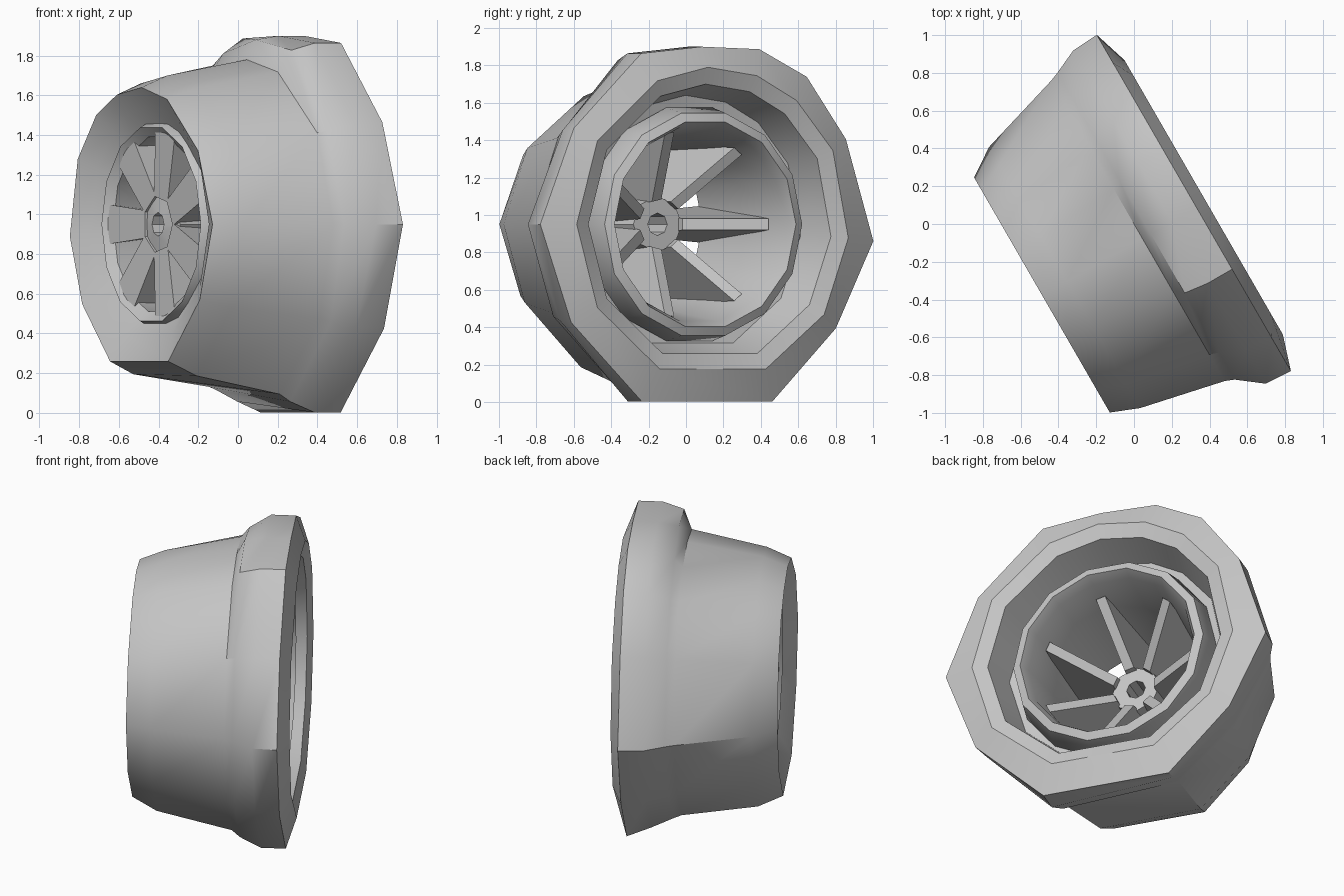
import bpy, bmesh
from math import sin, cos, radians, tau
from mathutils import Vector

cube = bpy.data.objects.get("Cube")
if cube:
    bpy.data.objects.remove(cube)

# Wheel frame: axle direction, sideways direction, up
TURN = radians(30)
AXLE = Vector((cos(TURN), sin(TURN), 0))
SIDE = Vector((sin(TURN), -cos(TURN), 0))
UP = Vector((0, 0, 1))
CENTRE = SIDE * 0.06 + UP * 0.95

COLOUR = (0.56, 0.56, 0.56, 1)
grey = bpy.data.materials.new("light_grey")
grey.use_nodes = True
grey.diffuse_color = COLOUR
grey.node_tree.nodes["Principled BSDF"].inputs["Base Color"].default_value = COLOUR


def place(u, x, y):
    return CENTRE + AXLE * u + SIDE * x + UP * y


def polar(u, r, a):
    return place(u, r * cos(a), r * sin(a))


def finish(name, bm, angle):
    bmesh.ops.recalc_face_normals(bm, faces=bm.faces)
    mesh = bpy.data.meshes.new(name)
    bm.to_mesh(mesh)
    bm.free()
    mesh.materials.append(grey)
    obj = bpy.data.objects.new(name, mesh)
    bpy.context.collection.objects.link(obj)
    bpy.ops.object.select_all(action='DESELECT')
    bpy.context.view_layer.objects.active = obj
    obj.select_set(True)
    bpy.ops.object.shade_smooth_by_angle(angle=radians(angle))


def ring(name, columns, angle=32):
    """Closed ring from (angle, profile) columns."""
    bm = bmesh.new()
    cols = [[bm.verts.new(polar(u, r, a)) for u, r in prof] for a, prof in columns]
    n = len(cols[0])
    for i, c in enumerate(cols):
        d = cols[(i + 1) % len(cols)]
        for j in range(n):
            k = (j + 1) % n
            bm.faces.new((c[j], c[k], d[k], d[j]))
    finish(name, bm, angle)


def lathe(name, profile, sides, angle=32):
    ring(name, [(tau * i / sides, profile) for i in range(sides)], angle)


# Tyre: uneven polygon; each column gives the tread radii from front to back,
# with a step in the middle where a raised block begins
TREAD_U = (-0.61, -0.46, 0.0, 0.05, 0.18, 0.33)
TREAD = [
    (0, .74, .80, .90, .92, 1.02, 1.03),
    (32, .70, .77, .87, .89, .95, .97),
    (66, .69, .75, .84, .96, 1, 1),
    (88, .69, .75, .83, .93, .95, .95),
    (109, .69, .75, .85, .91, .99, .99),
    (128, .70, .77, .88, .90, .98, 1),
    (152, .70, .78, .91, .93, .97, .97),
    (185, .70, .80, .94, .96, 1.02, 1.03),
    (215, .70, .78, .87, .88, .93, .97),
    (247, .75, .82, .89, .91, .97, 1.03),
    (293, .75, .83, .93, .97, 1.03, 1.03),
    (328, .72, .79, .90, .93, .97, .99),
]
FRONT_WALL = [(-0.48, 0.48), (-0.55, 0.6)]
BACK_WALL = [(0.39, 0.84), (0.36, 0.75), (0.14, 0.69), (0.12, 0.58)]
columns = [(radians(deg), FRONT_WALL + list(zip(TREAD_U, radii)) + BACK_WALL)
           for deg, *radii in TREAD]
ring("tyre", columns, 38)

# Rim barrel, deep and nearly flush at the back
lathe("rim", [(-0.48, 0.53), (-0.54, 0.5), (-0.5, 0.45), (-0.1, 0.49), (0.24, 0.53),
              (0.31, 0.56), (0.29, 0.61), (0.14, 0.64), (-0.2, 0.55)], 14)

# Hub with an open bore
lathe("hub", [(-0.5, 0.06), (-0.48, 0.19), (-0.2, 0.15), (-0.2, 0.06)], 8)

# Spokes: wide in front, tapering to a thin deep fin behind
COUNT = 7
corners = [(-0.5, 0.13, 0.07), (-0.52, 0.47, 0.1), (0.12, 0.5, 0.03), (-0.16, 0.13, 0.03)]
bm = bmesh.new()
for i in range(COUNT):
    a = tau * (i + 0.5) / COUNT
    sides = []
    for s in (-1, 1):
        sides.append([bm.verts.new(place(u, r * cos(a) - s * w * sin(a), r * sin(a) + s * w * cos(a)))
                      for u, r, w in corners])
    p, q = sides
    bm.faces.new(p)
    bm.faces.new(q)
    for j in range(4):
        k = (j + 1) % 4
        bm.faces.new((p[j], p[k], q[k], q[j]))
finish("spokes", bm, 20)
